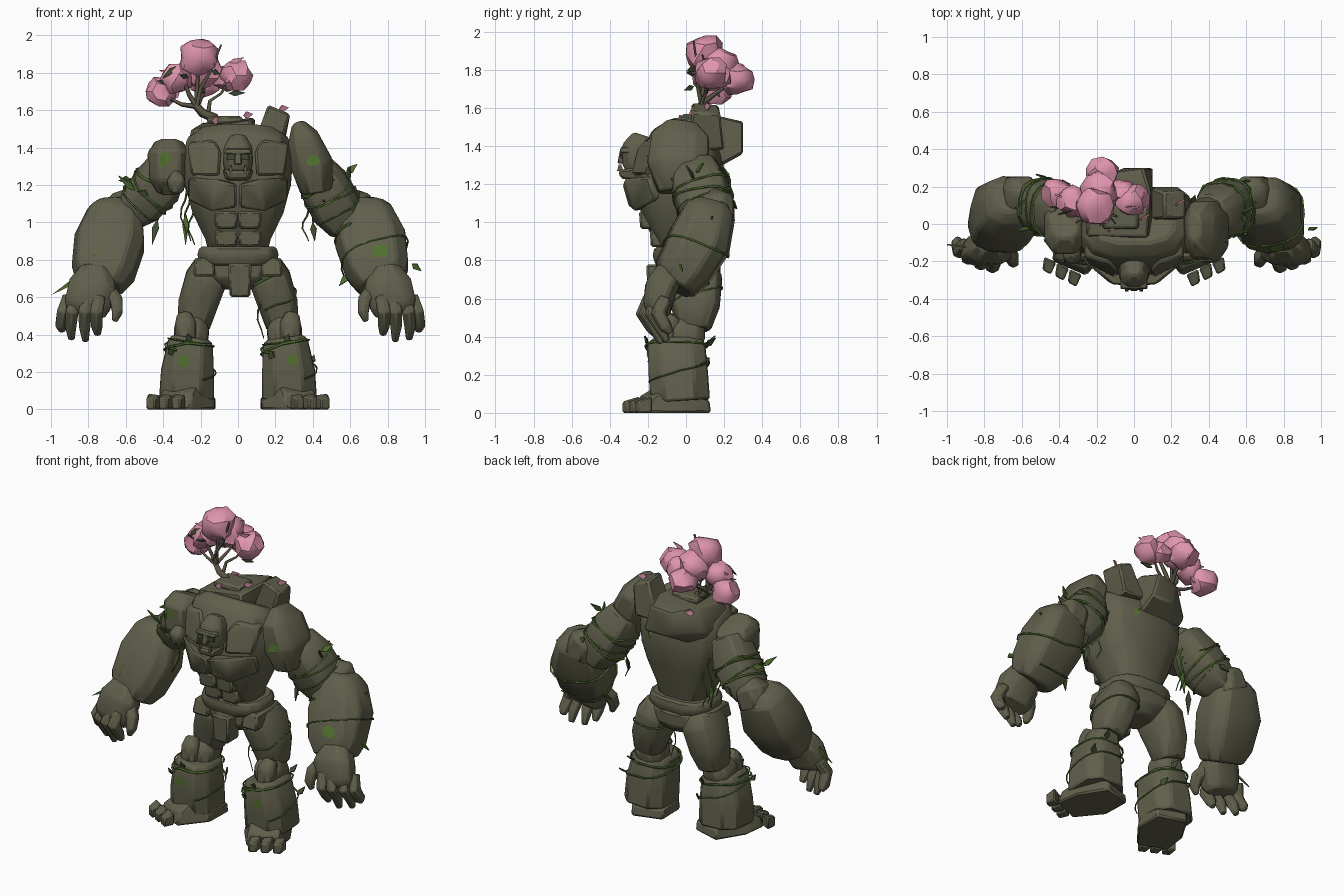
import bpy, bmesh, math, random
from mathutils import Vector as V

if "Cube" in bpy.data.objects:
    bpy.data.objects.remove(bpy.data.objects["Cube"])

random.seed(4)
def material(name, rgb):
    m = bpy.data.materials.new(name)
    m.diffuse_color = (*rgb, 1)
    m.use_nodes = True
    m.node_tree.nodes["Principled BSDF"].inputs["Base Color"].default_value = m.diffuse_color
    return m
STONE = material("mossy stone", (0.118, 0.115, 0.072))
BARK = material("bark", (0.10, 0.092, 0.058))
PINK = material("blossom pink", (0.74, 0.30, 0.42))
MOSS = material("moss green", (0.085, 0.165, 0.03))
LEAF = material("dark leaf", (0.05, 0.07, 0.03))

def finish(name, bm, mat, bevel=0.0):
    bmesh.ops.recalc_face_normals(bm, faces=bm.faces)
    me = bpy.data.meshes.new(name)
    bm.to_mesh(me)
    bm.free()
    me.materials.append(mat)
    ob = bpy.data.objects.new(name, me)
    bpy.context.collection.objects.link(ob)
    if bevel:
        b = ob.modifiers.new("chamfer", 'BEVEL')
        b.width, b.segments, b.limit_method = bevel, 1, 'ANGLE'
        b.angle_limit = math.radians(28)
    return ob

def hull(name, pts, mat=STONE, bevel=0.012, s=1):
    bm = bmesh.new()
    vs = [bm.verts.new((x * s, y, z)) for x, y, z in pts]
    r = bmesh.ops.convex_hull(bm, input=vs)
    junk = {v for v in r["geom_interior"] + r["geom_unused"] if isinstance(v, bmesh.types.BMVert)}
    bmesh.ops.delete(bm, geom=list(junk), context='VERTS')
    bmesh.ops.dissolve_limit(bm, angle_limit=0.09, verts=bm.verts, edges=bm.edges)
    return finish(name, bm, mat, bevel)

def block(name, x0, x1, y0, y1, z0, z1, taper=0.85, **k):
    cx, cy = (x0 + x1) / 2, (y0 + y1) / 2
    return hull(name, [(cx + (x - cx) * t, cy + (y - cy) * t, z) for z, t in ((z0, 1), (z1, taper))
                       for x in (x0, x1) for y in (y0, y1)], **k)

def ring_point(rings, t, ang, grow=1.0, p=0.72):
    """Point on a limb: rings are (x, y, z, half width, half depth), t runs over them."""
    i = min(int(t), len(rings) - 2)
    f = t - i
    r = [a + (b - a) * f for a, b in zip(rings[i], rings[i + 1])]
    k = round(t) if abs(t - round(t)) < 1e-6 else None
    lo, hi = (max(k - 1, 0), min(k + 1, len(rings) - 1)) if k is not None else (i, i + 1)
    tan = (V(rings[hi][:3]) - V(rings[lo][:3])).normalized()
    u = (V((1, 0, 0)) - tan * tan.x).normalized()
    w = tan.cross(u)
    c, d = math.cos(ang), math.sin(ang)
    c, d = (math.copysign(abs(q) ** p, q) for q in (c, d))
    return V(r[:3]) + u * (c * r[3] * grow) + w * (d * r[4] * grow)

def loft(name, rings, sides=10, mat=STONE, bevel=0.012):
    bm = bmesh.new()
    loops = [[bm.verts.new(ring_point(rings, i, math.tau * (j + 0.5) / sides)) for j in range(sides)]
             for i in range(len(rings))]
    for a, b in zip(loops, loops[1:]):
        for j in range(sides):
            bm.faces.new((a[j], a[j - 1], b[j - 1], b[j]))
    bm.faces.new(loops[0])
    bm.faces.new(loops[-1])
    return finish(name, bm, mat, bevel)

def strand(name, pts, r, mat, tip=0.4):
    cu = bpy.data.curves.new(name, 'CURVE')
    cu.dimensions, cu.bevel_depth, cu.bevel_resolution, cu.use_fill_caps = '3D', r, 0, True
    sp = cu.splines.new('POLY')
    sp.points.add(len(pts) - 1)
    for i, (q, p) in enumerate(zip(sp.points, pts)):
        q.co = (*p, 1)
        q.radius = 1 + (tip - 1) * i / (len(pts) - 1)
    cu.materials.append(mat)
    ob = bpy.data.objects.new(name, cu)
    bpy.context.collection.objects.link(ob)

def vine(name, rings, t0, t1, a0, turns, r=0.007):
    strand(name, [ring_point(rings, t0 + (t1 - t0) * i / 24, a0 + math.tau * turns * i / 24, 1.02)
                  for i in range(25)], r, MOSS, 0.6)

def leaf(name, base, tip, width, mat=MOSS):
    b, t = V(base), V(tip)
    side = (t - b).cross(V((0.3, 1, 0.2))).normalized() * width
    n = (t - b).cross(side).normalized() * 0.004
    m = b.lerp(t, 0.35)
    hull(name, [tuple(q) for p in (b, m + side, t, m - side) for q in (p + n, p - n)], mat, 0)

def moss_patch(name, target, center, radius):
    bm = bmesh.new()
    rows = [[bm.verts.new(V(center) + V((math.cos(a), 0, math.sin(a))) * radius * k * random.uniform(.75, 1.1))
             for a in [math.tau * j / 9 for j in range(9)]] for k in (0.5, 1)]
    bm.faces.new(rows[0])
    for j in range(9):
        bm.faces.new((rows[0][j - 1], rows[0][j], rows[1][j], rows[1][j - 1]))
    ob = finish(name, bm, MOSS)
    m = ob.modifiers.new("cling", 'SHRINKWRAP')
    m.target, m.offset, m.wrap_mode = target, 0.005, 'ABOVE_SURFACE'

# Torso, belt and pelvis
torso = loft("torso", [(0, .0, .84, .16, .13), (0, -.01, .92, .18, .16), (0, -.03, 1.06, .25, .21), (0, -.04, 1.2, .29, .24),
                       (0, -.02, 1.34, .30, .22), (0, .0, 1.43, .28, .19), (0, .02, 1.47, .22, .14)], 12)
loft("belt", [(0, 0, .77, .20, .16), (0, 0, .82, .225, .18), (0, 0, .87, .21, .17)], 12)
loft("pelvis", [(0, .02, .64, .09, .10), (0, .02, .70, .17, .16), (0, .02, .79, .19, .16)], 10)
block("loin_plate", -.045, .065, -.20, -.08, .60, .78, 1.15)
for s, side in ((-1, "left"), (1, "right")):
    hull(side + "_chest_plate", [(.008, -.30, 1.08), (.008, -.335, 1.2), (.12, -.325, 1.23), (.27, -.2, 1.24),
         (.27, -.16, 1.12), (.15, -.275, 1.06), (.008, -.15, 1.08), (.008, -.15, 1.22), (.2, -.05, 1.2)], s=s)
    hull(side + "_collar_plate", [(.10, -.29, 1.25), (.25, -.21, 1.25), (.27, -.17, 1.42), (.13, -.21, 1.44),
         (.09, -.26, 1.38), (.1, -.1, 1.25), (.25, -.05, 1.25), (.25, -.05, 1.44), (.12, -.08, 1.45)], s=s)
    for i, (z0, z1, y) in enumerate(((.87, .96, -.185), (.965, 1.06, -.24))):
        block(f"{side}_belly_plate_{i}", .006, .12, y, -.05, z0, z1, 1.08, s=s)
    block(side + "_hip_plate", .12, .24, -.15, .13, .71, .81, .85, s=s)

# Head with brow, nose and jaw
loft("skull", [(0, -.22, 1.25, .06, .08), (0, -.25, 1.32, .085, .09), (0, -.25, 1.40, .08, .09), (0, -.23, 1.46, .045, .05)], 8)
block("brow", -.075, .075, -.35, -.25, 1.365, 1.395, .85, bevel=.006)
block("nose", -.022, .022, -.36, -.28, 1.31, 1.375, .7, bevel=.006)
hull("jaw", [(x * k, y, z) for k in (-1, 1) for x, y, z in ((.05, -.345, 1.23), (.06, -.355, 1.275), (.085, -.25, 1.29),
     (.07, -.24, 1.22))])
for k in (-1, 1):
    block("tusk", .03, .048, -.362, -.33, 1.27, 1.305, .4, s=k, bevel=0)
    block("eye_hollow", .02, .06, -.343, -.335, 1.335, 1.362, 1, s=k, bevel=0, mat=LEAF)

# Broken blocks on the back
hull("stump_block", [(-.27, -.08, 1.40), (.10, -.08, 1.40), (-.25, -.06, 1.50), (.07, -.07, 1.55), (-.2, .16, 1.53), (.09, .17, 1.56),
                     (.05, .30, 1.53), (-.10, .28, 1.51), (-.26, .16, 1.38), (.10, .3, 1.36), (-.06, .3, 1.36), (.1, .1, 1.25), (-.2, .1, 1.25)])
block("stump_rim", -.17, .03, -.03, .13, 1.53, 1.57, .9)
hull("leaning_pillar", [(.07, .02, 1.38), (.22, .02, 1.38), (.07, .2, 1.38), (.24, .2, 1.38), (.16, .03, 1.63), (.28, .03, 1.58),
                        (.16, .17, 1.62), (.27, .18, 1.57)])

# Shoulders and upper arms
rpad = loft("right_shoulder_slab", [(.32, -.02, 1.53, .035, .08), (.35, -.03, 1.45, .09, .16), (.395, -.04, 1.31, .12, .17),
                                    (.42, -.02, 1.17, .09, .13)], 8)
lpad = loft("left_shoulder_slab", [(-.37, .0, 1.42, .08, .09), (-.37, -.02, 1.37, .115, .15), (-.37, -.02, 1.24, .11, .15),
                                   (-.37, 0, 1.17, .07, .1)], 8)
loft("left_shoulder_knob", [(-.33, -.13, 1.26, .03, .04), (-.33, -.16, 1.22, .055, .06), (-.33, -.15, 1.16, .04, .05)], 7)
UPPER = {1: [(.40, .04, 1.30, .10, .12), (.46, .07, 1.20, .135, .15), (.53, .10, 1.07, .14, .15), (.58, .12, .96, .09, .11)],
         -1: [(-.35, .04, 1.34, .10, .12), (-.43, .08, 1.20, .135, .15), (-.52, .11, 1.10, .12, .14), (-.60, .13, 1.03, .09, .10)]}

for s, side in ((-1, "left"), (1, "right")):
    up = UPPER[s]
    loft(side + "_upper_arm", up)
    dx = -.025 if s < 0 else 0
    m = lambda x, *r: (s * (x + dx), *r)
    loft(side + "_elbow", [m(.58, .12, 1.14, .05, .06), m(.62, .15, 1.10, .10, .11), m(.66, .15, 1.0, .11, .11)], 8)
    fore = [m(.68, .14, 1.12, .09, .08), m(.68, .125, 1.06, .15, .14), m(.71, .07, .90, .195, .17),
            m(.745, -.02, .74, .175, .15), m(.765, -.06, .66, .13, .11)]
    arm = loft(side + "_forearm", fore, 9)
    # Hand: palm, four curled fingers and a thumb
    loft(side + "_palm", [m(.785, -.08, .74, .09, .08), m(.80, -.13, .66, .135, .09), m(.83, -.15, .56, .13, .08),
                          m(.84, -.14, .51, .11, .06)], 8)
    for i, (bx, by, tx, ty, tz) in enumerate(((.93, -.11, .965, -.08, .42), (.885, -.145, .915, -.10, .375),
                                              (.825, -.175, .84, -.13, .365), (.765, -.19, .775, -.15, .40))):
        loft(f"{side}_finger_{i}", [m(bx, by, .60, .035, .04), m((bx + tx) / 2 + .012, by - .035, .52, .038, .042),
             m(tx + .005, (by + ty) / 2 - .01, .45, .034, .036), m(tx, ty, tz, .018, .02)], 6, bevel=.006)
    loft(side + "_thumb", [m(.73, -.13, .65, .04, .045), m(.675, -.18, .58, .038, .042), m(.67, -.20, .52, .032, .036),
                           m(.685, -.20, .47, .015, .018)], 6, bevel=.006)
    # Leg: thigh, knee, shin, foot and toes
    thigh = [(s * .14, .03, .78, .09, .12), (s * .17, .04, .70, .115, .155), (s * .215, .05, .56, .11, .13), (s * .24, .04, .44, .09, .09)]
    loft(side + "_thigh", thigh)
    loft(side + "_knee_joint", [(s * .24, .03, .48, .07, .08), (s * .25, .0, .42, .10, .11), (s * .25, -.02, .34, .09, .1)], 8)
    loft(side + "_knee_cap", [(s * .29, -.06, .51, .04, .04), (s * .28, -.09, .46, .06, .06), (s * .28, -.1, .37, .06, .06)], 7)
    shin = [(s * .25, -.05, .385, .11, .14), (s * .255, -.05, .35, .128, .16), (s * .27, -.04, .2, .15, .165), (s * .275, -.03, .06, .155, .165)]
    lower = loft(side + "_shin", shin, 8)
    hull(side + "_foot", [(.12, .08, 0), (.31, .135, 0), (.12, .07, .06), (.31, .125, .07), (.42, -.04, 0), (.44, -.20, 0), (.255, -.28, 0),
         (.125, -.12, 0), (.425, -.18, .08), (.25, -.25, .085), (.38, -.10, .13), (.22, -.16, .14), (.13, -.10, .07)], s=s)
    for i in range(3):
        x, y = .455 - .068 * i, -.215 - .033 * i
        hull(f"{side}_toe_{i}", [(x + a, y + b, z + c) for a, b in ((.025, .04), (-.04, .01), (-.01, -.055), (.035, -.03))
             for z, c in ((0, 0), (.075, b * .3))], bevel=.008, s=s)
    # Vines, leaves and moss
    vine(side + "_arm_vine", up, .7, 2.2, 1, 2.3)
    vine(side + "_arm_vine_b", up, 2.0, 1.0, 3, 1.4)
    vine(side + "_shin_vine", shin, .7, 2.2, .5, 1.1)
    vine(side + "_shin_vine_b", shin, 1.2, .6, 2, 1.2)
    if s > 0:
        vine("forearm_vine", fore, 1.6, 3, 2, 1.5)
        vine("thigh_vine", thigh, .6, 2.2, 1, 1.2)
    moss_patch(side + "_shin_moss", lower, (s * .29, -.3, .26), .035)
    moss_patch(side + "_shoulder_moss", (lpad, 0, rpad)[s + 1], (s * .40, -.3, 1.34), .045)
    moss_patch(side + "_outer_moss", (lpad, 0, rpad)[s + 1], (s * .52, -.1, 1.38), .045)
    moss_patch(side + "_forearm_moss", arm, (s * .78, -.3, .92), .045)
    for i in range(4):
        p = ring_point(up, 1 + .3 * i, 1.7 * i, 1.0)
        leaf(f"{side}_arm_leaf_{i}", p, p + V((s * .06, random.uniform(-.05, .05), .05 - .03 * i)), .02, (MOSS, LEAF)[i % 2])
    for i in range(4):
        p = ring_point(shin, .6 + .4 * i, math.pi / 2 * (-1) ** i + i * .3, 1.0)
        leaf(f"{side}_shin_leaf_{i}", p, p + V((.02 * s, .05 * (1 if p.y > 0 else -.3), .04)), .02, LEAF)

moss_patch("chest_moss", torso, (.2, .4, 1.3), .04)
# Hanging strands and long blades
for i, (x, y, z0, z1) in enumerate(((-.29, .07, 1.22, .93), (-.27, .13, 1.2, .9), (-.25, .16, 1.12, .88), (.36, .1, 1.1, .9), (.12, -.04, .68, .38))):
    strand(f"hanging_vine_{i}", [(x + .018 * math.sin(k * 1.3), y, z0 + (z1 - z0) * k / 6) for k in range(7)], .007, MOSS)
for i, (b, t) in enumerate((((-.76, -.14, .76), (-1.0, -.11, .61)), ((-.55, -.02, 1.17), (-.64, -.04, 1.25)), ((.58, .05, 1.22), (.6, .0, 1.3)),
                            ((.80, .12, 1.0), (.86, .14, 1.03)), ((.59, .05, .72), (.54, .0, .66)), ((-.43, 0, 1.02), (-.46, -.04, .88)),
                            ((-.28, .12, 1.05), (-.28, .14, .88)), ((.93, -.03, .78), (.98, -.02, .74)), ((.40, .05, 1.0), (.41, .02, .9)))):
    leaf(f"long_blade_{i}", b, t, .018, MOSS if i % 3 < 2 else LEAF)

# Tree on the back: trunk, branches, blossoms and leaves
fork = (-.22, .08, 1.62)
strand("trunk", [(-.10, .06, 1.50), (-.13, .06, 1.56), (-.19, .07, 1.585), fork], .03, BARK, .7)
for i, path in enumerate((((-.2, .06, 1.72), (-.15, .06, 1.8), (-.09, .04, 1.95)), ((-.26, .09, 1.68), (-.29, .07, 1.76), (-.31, .05, 1.82)),
                          ((-.3, .11, 1.63), (-.4, .13, 1.68)), ((-.19, .16, 1.68), (-.17, .25, 1.74)), ((-.22, .09, 1.7), (-.21, .1, 1.86)))):
    strand(f"branch_{i}", [fork, *path], .016, BARK)
strand("side_branch", [(-.16, .07, 1.58), (-.15, .09, 1.65), (-.09, .11, 1.69), (-.04, .13, 1.77)], .014, BARK)
for i, (x, y, z, r) in enumerate(((-.41, .16, 1.70, .085), (-.33, .12, 1.77, .085), (-.21, .10, 1.88, .105), (-.19, .17, 1.82, .10),
                                  (-.17, .27, 1.75, .085), (-.01, .13, 1.785, .085), (-.06, .17, 1.77, .07))):
    bm = bmesh.new()
    bmesh.ops.create_icosphere(bm, subdivisions=2, radius=r)
    for v in bm.verts:
        v.co = v.co * random.uniform(.84, 1.16) + V((x, y, z))
    finish(f"blossom_{i}", bm, PINK)
for i in range(14):
    a = i * 2.4
    p = V((-.2 + .15 * math.cos(a), .11 + .07 * math.sin(a), 1.69 + .012 * i))
    leaf(f"tree_leaf_{i}", p, p + V((.09 * math.cos(a), .05 * math.sin(a), random.uniform(-.07, .05))), .016, (LEAF, PINK, LEAF, BARK)[i % 4])
for i, (x, y, z) in enumerate(((.03, .02, 1.57), (-.14, -.04, 1.54), (.22, .1, 1.605), (-.2, .2, 1.51))):
    leaf(f"fallen_petal_{i}", (x, y, z), (x + .05, y + .03, z + .01), .02, PINK)

# Smooth shading with crisp edges
bpy.ops.object.select_all(action='DESELECT')
meshes = [o for o in bpy.context.scene.objects if o.type == 'MESH']
for o in meshes:
    o.select_set(True)
bpy.context.view_layer.objects.active = meshes[0]
bpy.ops.object.shade_smooth_by_angle(angle=math.radians(35))
